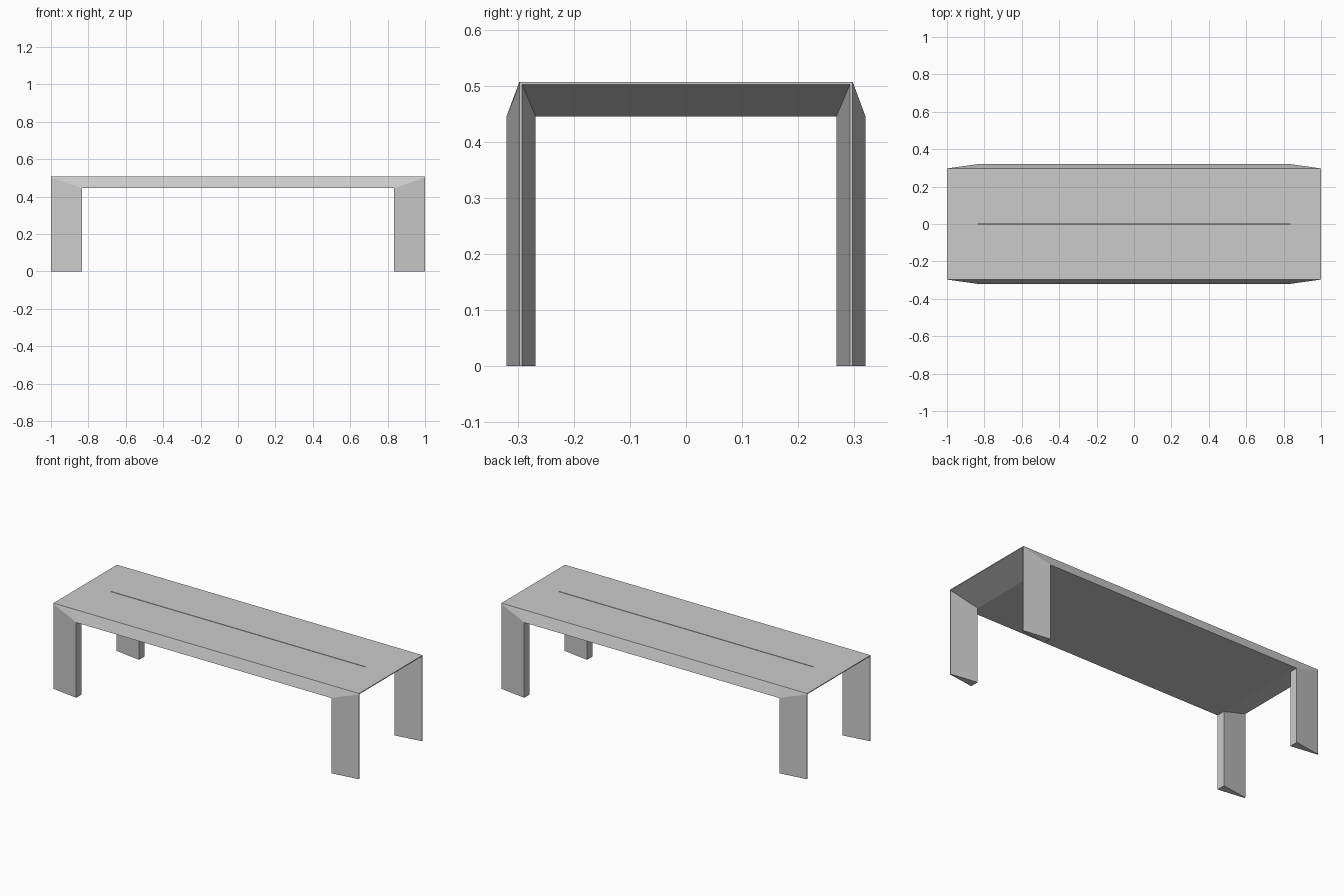
import bpy
import bmesh

cube = bpy.data.objects.get("Cube")
if cube:
    bpy.data.objects.remove(cube, do_unlink=True)

# Main dimensions
END, JOIN = 1.0, 0.835               # outer end and start of the tapered ends
TOP, THIN, UNDER = 0.507, 0.502, 0.445
EDGE, FLARE = 0.297, 0.32            # half depth at the top and at the flared bottom
INNER_END, INNER_JOIN = 0.292, 0.268
GAP, GAP_FLOOR = 0.002, 0.492        # seam between the planks

grey = bpy.data.materials.new("plain_grey")
grey.use_nodes = True
colour = (0.6, 0.6, 0.6, 1)
grey.diffuse_color = colour
grey.node_tree.nodes["Principled BSDF"].inputs["Base Color"].default_value = colour


def loft(name, x1, loop1, x2, loop2):
    """Solid between two (y, z) sections of equal point count."""
    bm = bmesh.new()
    a = [bm.verts.new((x1, y, z)) for y, z in loop1]
    b = [bm.verts.new((x2, y, z)) for y, z in loop2]
    bm.faces.new(a)
    bm.faces.new(b)
    n = len(a)
    for i in range(n):
        j = (i + 1) % n
        bm.faces.new((a[i], a[j], b[j], b[i]))
    bmesh.ops.recalc_face_normals(bm, faces=bm.faces)
    mesh = bpy.data.meshes.new(name)
    bm.to_mesh(mesh)
    bm.free()
    mesh.materials.append(grey)
    obj = bpy.data.objects.new(name, mesh)
    bpy.context.collection.objects.link(obj)
    return obj


def box(y1, y2, z):
    return [(y1, 0), (y2, 0), (y2, z), (y1, z)]


# Two long planks with a narrow seam between them
for depth, s in (("front", -1), ("rear", 1)):
    section = [(0, UNDER), (s * FLARE, UNDER), (s * EDGE, TOP),
               (s * GAP, TOP), (s * GAP, GAP_FLOOR), (0, GAP_FLOOR)]
    loft(depth + "_plank", -JOIN, section, JOIN, section)

# Tapered end pieces and the wedge legs below them
for side, sx in (("left", 1), ("right", -1)):
    thick = [(-FLARE, UNDER), (FLARE, UNDER), (EDGE, TOP), (-EDGE, TOP)]
    thin = [(-EDGE, THIN), (EDGE, THIN), (EDGE, TOP), (-EDGE, TOP)]
    loft(side + "_end_piece", sx * JOIN, thick, sx * END, thin)
    for depth, s in (("front", -1), ("rear", 1)):
        loft(f"{depth}_{side}_leg",
             sx * JOIN, box(s * INNER_JOIN, s * FLARE, UNDER),
             sx * END, box(s * INNER_END, s * EDGE, THIN))
